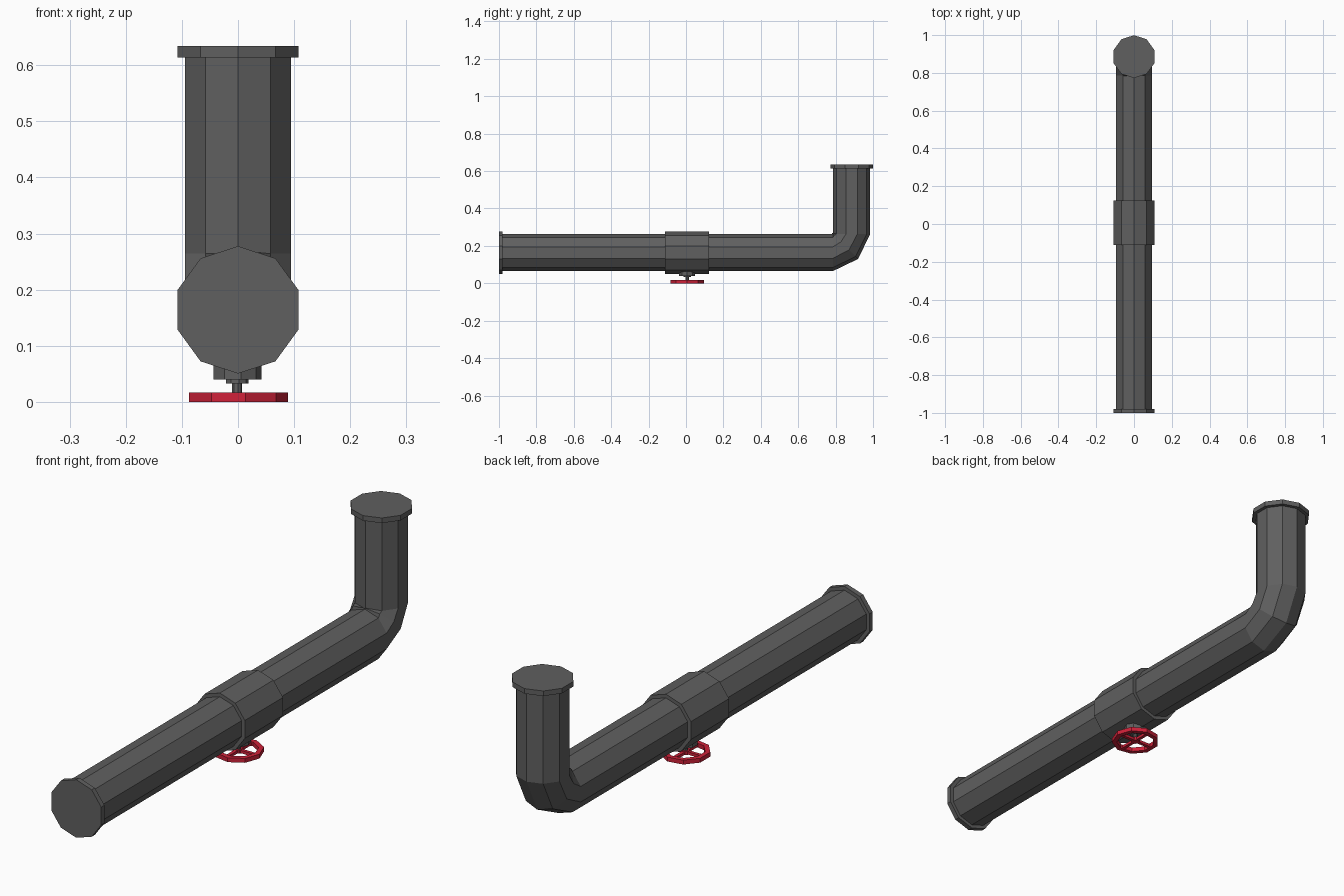
import bpy, bmesh
from math import sin, cos, pi, radians
from mathutils import Vector, Matrix

cube = bpy.data.objects.get("Cube")
if cube:
    bpy.data.objects.remove(cube)


def material(name, color):
    m = bpy.data.materials.new(name)
    m.use_nodes = True
    m.diffuse_color = (*color, 1)
    m.node_tree.nodes["Principled BSDF"].inputs["Base Color"].default_value = (*color, 1)
    return m


def finish(name, bm, mat):
    bmesh.ops.recalc_face_normals(bm, faces=bm.faces)
    me = bpy.data.meshes.new(name)
    bm.to_mesh(me)
    bm.free()
    me.materials.append(mat)
    ob = bpy.data.objects.new(name, me)
    bpy.context.collection.objects.link(ob)
    return ob


def sweep(name, rings, mat, sides=10):
    """Skin closed rings given as (y, z, radius, tilt); tilt 0 runs along +y, 90 along +z."""
    bm = bmesh.new()
    loops = []
    for y, z, r, tilt in rings:
        t = radians(tilt)
        normal = Vector((0, -sin(t), cos(t)))
        side = Vector((1, 0, 0))
        loops.append([bm.verts.new(Vector((0, y, z))
                      + r * (normal * cos(2 * pi * i / sides) + side * sin(2 * pi * i / sides)))
                      for i in range(sides)])
    for a, b in zip(loops, loops[1:]):
        for i in range(sides):
            j = (i + 1) % sides
            bm.faces.new((a[i], a[j], b[j], b[i]))
    bm.faces.new(loops[0])
    bm.faces.new(loops[-1])
    return finish(name, bm, mat)


def disc(name, radius, z0, z1, mat, sides=9):
    """Upright prism on the valve axis with a corner towards +x."""
    bm = bmesh.new()
    loops = [[bm.verts.new((VX + radius * cos(2 * pi * i / sides),
                            VY + radius * sin(2 * pi * i / sides), z))
              for i in range(sides)] for z in (z0, z1)]
    for i in range(sides):
        j = (i + 1) % sides
        bm.faces.new((loops[0][i], loops[0][j], loops[1][j], loops[1][i]))
    for loop in loops:
        bm.faces.new(loop)
    return finish(name, bm, mat)


grey = material("dark_grey_metal", (0.115, 0.115, 0.115))
red = material("red_paint", (0.62, 0.015, 0.04))

AXIS_Z, RISER_Y = 0.164, 0.886   # pipe centre lines
PIPE, FLANGE = 0.099, 0.1135     # radii
VX, VY = -0.002, 0.006           # valve axis

# Pipe with a two-segment elbow
sweep("pipe", [(-0.99, AXIS_Z, PIPE, 0), (0.785, AXIS_Z, PIPE, 0),
               (0.85, 0.2, PIPE, 45),
               (RISER_Y, 0.264, PIPE, 90), (RISER_Y, 0.62, PIPE, 90)], grey)

# End flanges and centre collar
sweep("front_flange", [(-1, AXIS_Z, FLANGE, 0), (-0.98, AXIS_Z, FLANGE, 0)], grey)
sweep("top_flange", [(RISER_Y, 0.614, FLANGE, 90), (RISER_Y, 0.634, FLANGE, 90)], grey)
sweep("valve_collar", [(-0.112, AXIS_Z, FLANGE, 0), (0.124, AXIS_Z, FLANGE, 0)], grey)

# Valve bonnet, gland and stem under the collar
disc("valve_bonnet", 0.044, 0.04, 0.09, grey)
disc("valve_gland", 0.021, 0.033, 0.042, grey)
disc("valve_stem", 0.0095, 0.004, 0.035, grey)

# Handwheel rim
bm = bmesh.new()
section = [(0.091, 0), (0.091, 0.017), (0.072, 0.017), (0.072, 0)]
rim = [[bm.verts.new((VX + r * cos(2 * pi * i / 9), VY + r * sin(2 * pi * i / 9), z))
        for r, z in section] for i in range(9)]
for i in range(9):
    a, b = rim[i], rim[(i + 1) % 9]
    for k in range(4):
        n = (k + 1) % 4
        bm.faces.new((a[k], a[n], b[n], b[k]))
finish("handwheel_rim", bm, red)

# Handwheel spokes and hub
bm = bmesh.new()
for angle in (0, pi / 2):
    bmesh.ops.create_cube(bm, size=1, matrix=Matrix.Translation((VX, VY, 0.0085))
                          @ Matrix.Rotation(angle, 4, "Z")
                          @ Matrix.Diagonal((0.15, 0.013, 0.011, 1)))
finish("handwheel_spokes", bm, red)
disc("handwheel_hub", 0.016, 0.002, 0.016, red)
